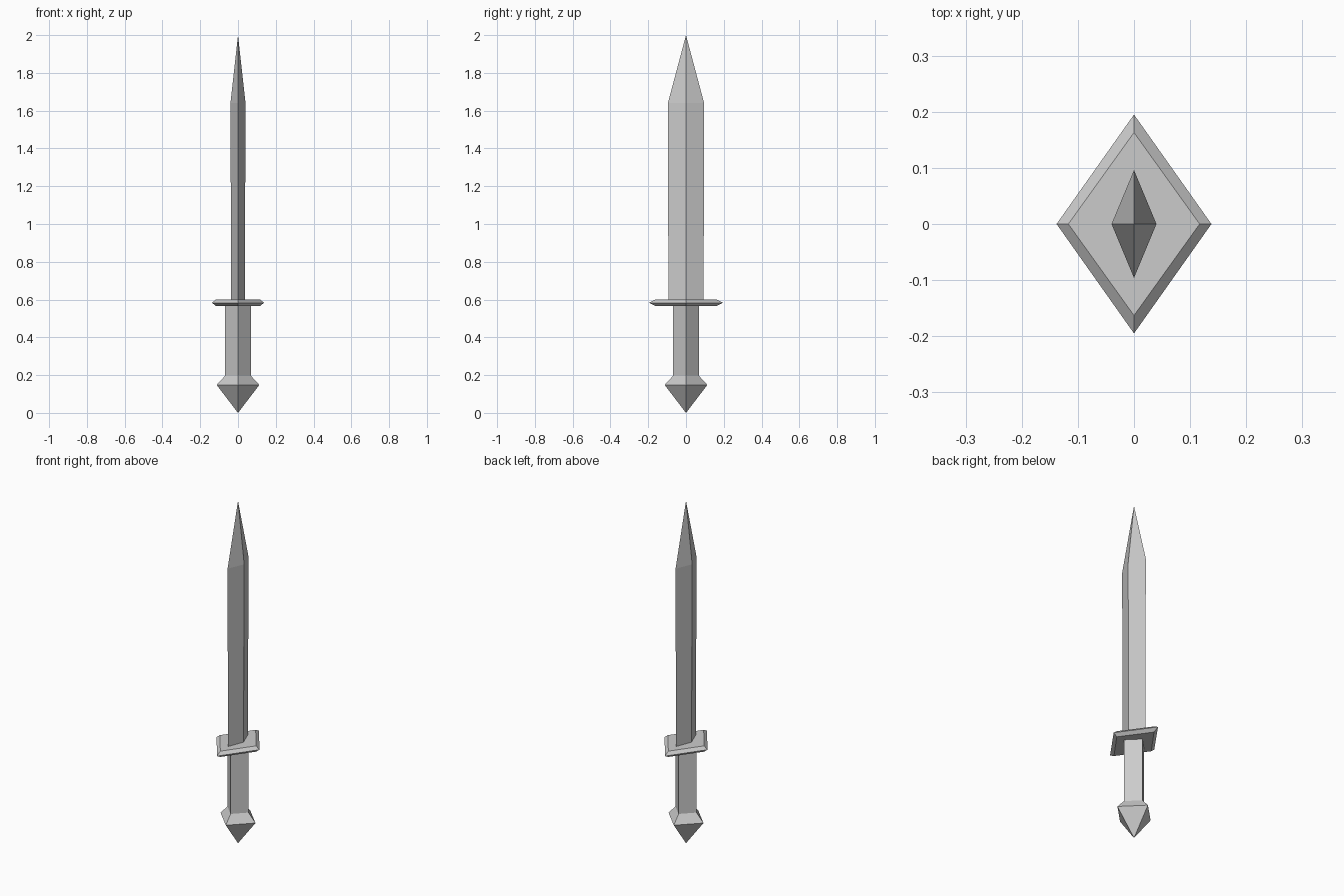
import bpy
import bmesh

if "Cube" in bpy.data.objects:
    bpy.data.objects.remove(bpy.data.objects["Cube"])


def diamond_loft(name, sections):
    """Loft diamond sections (z, half_x, half_y); zero width makes a point."""
    bm = bmesh.new()
    rings = []
    for z, hx, hy in sections:
        if hx == 0:
            rings.append([bm.verts.new((0, 0, z))])
        else:
            rings.append([bm.verts.new((x * hx, y * hy, z))
                          for x, y in ((1, 0), (0, 1), (-1, 0), (0, -1))])
    for low, high in zip(rings, rings[1:]):
        for i in range(4):
            j = (i + 1) % 4
            if len(low) == 1:
                bm.faces.new((low[0], high[j], high[i]))
            elif len(high) == 1:
                bm.faces.new((low[i], low[j], high[0]))
            else:
                bm.faces.new((low[i], low[j], high[j], high[i]))
    # Cap flat ends
    for ring in (rings[0], rings[-1]):
        if len(ring) == 4:
            bm.faces.new(ring)
    bmesh.ops.recalc_face_normals(bm, faces=bm.faces)
    mesh = bpy.data.meshes.new(name)
    bm.to_mesh(mesh)
    bm.free()
    obj = bpy.data.objects.new(name, mesh)
    bpy.context.collection.objects.link(obj)
    return obj


# Pointed pommel flaring out below the grip
diamond_loft("pommel", [(0, 0, 0), (0.148, 0.113, 0.113), (0.197, 0.068, 0.068)])

# Straight four-sided grip
diamond_loft("grip", [(0.197, 0.068, 0.068), (0.568, 0.068, 0.068)])

# Thin crossguard with bevelled rim
diamond_loft("guard", [(0.566, 0.117, 0.163), (0.583, 0.138, 0.195),
                       (0.6, 0.117, 0.163)])

# Blade widening very slightly, then tapering to the tip
diamond_loft("blade", [(0.6, 0.036, 0.093), (1.64, 0.04, 0.096), (2.0, 0, 0)])
